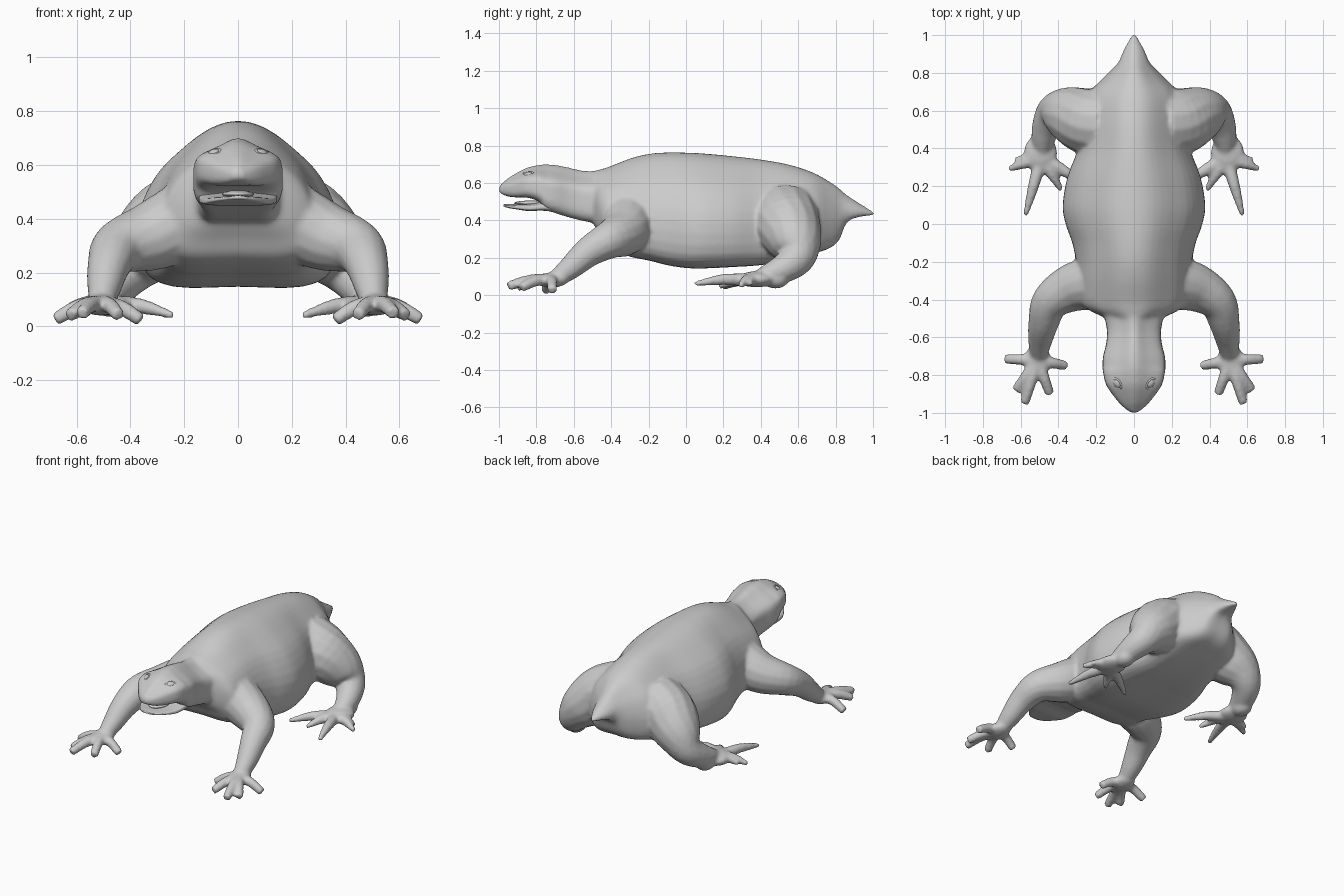
import bpy, bmesh
from math import cos, sin, pi
from mathutils import Vector, Matrix

cube = bpy.data.objects.get("Cube")
if cube:
    bpy.data.objects.remove(cube)

skin = bpy.data.materials.new("grey_skin")
skin.use_nodes = True
GREY = (0.6, 0.6, 0.6, 1)
skin.diffuse_color = GREY
skin.node_tree.nodes["Principled BSDF"].inputs["Base Color"].default_value = GREY


def spline(pts, steps, closed=False):
    """Smooth curve through tuples of any length."""
    n = len(pts)
    at = (lambda i: pts[i % n]) if closed else (lambda i: pts[max(0, min(n - 1, i))])
    out = []
    for i in range(n if closed else n - 1):
        a, b, c, d = at(i - 1), at(i), at(i + 1), at(i + 2)
        for s in range(steps):
            t = s / steps
            out.append(tuple(
                0.5 * (2 * q + (r - p) * t + (2 * p - 5 * q + 4 * r - u) * t * t
                       + (3 * q - p - 3 * r + u) * t ** 3)
                for p, q, r, u in zip(a, b, c, d)))
    return out if closed else out + [tuple(pts[-1])]


def loft(bm, rings):
    """Skin a closed tube over rings of points."""
    vs = [[bm.verts.new(p) for p in ring] for ring in rings]
    n = len(vs[0])
    faces = [bm.faces.new((a[i], a[(i + 1) % n], b[(i + 1) % n], b[i]))
             for a, b in zip(vs, vs[1:]) for i in range(n)]
    faces += [bm.faces.new(vs[0]), bm.faces.new(vs[-1])]
    bmesh.ops.recalc_face_normals(bm, faces=faces)


def sections(bm, stations, half, steps=4):
    """Loft (y, half width, bottom, top) stations with a mirrored half profile."""
    ring = half + [(-x, t) for x, t in half[-2:0:-1]]
    ring = spline(ring, 3, closed=True)
    loft(bm, [[(x * w, y, lo + t * (hi - lo)) for x, t in ring]
              for y, w, lo, hi in spline(stations, steps)])


def tube(bm, path, side, sides=14):
    """Round tube along (x, y, z, radius) points, mirrored by side."""
    pts = spline(path, 4)
    rings = []
    for i, (x, y, z, r) in enumerate(pts):
        d = Vector(pts[min(i + 1, len(pts) - 1)][:3]) - Vector(pts[max(i - 1, 0)][:3])
        u = d.cross(Vector((0, 0, 1))).normalized()
        v = u.cross(d).normalized()
        ring = [Vector((x, y, z)) + r * (cos(2 * pi * k / sides) * u + sin(2 * pi * k / sides) * v)
                for k in range(sides)]
        rings.append([(side * p.x, p.y, p.z) for p in ring])
    loft(bm, rings)


def ball(bm, centre, size, side=1):
    m = Matrix.Translation((side * centre[0], centre[1], centre[2])) @ Matrix.Diagonal((*size, 1))
    bmesh.ops.create_uvsphere(bm, u_segments=20, v_segments=12, radius=1, matrix=m)


def finish(bm, name):
    mesh = bpy.data.meshes.new(name)
    bm.to_mesh(mesh)
    bm.free()
    mesh.materials.append(skin)
    mesh.polygons.foreach_set("use_smooth", [True] * len(mesh.polygons))
    obj = bpy.data.objects.new(name, mesh)
    bpy.context.scene.collection.objects.link(obj)
    return obj


body = bmesh.new()

# Trunk and tail: domed back, wide low flanks, flat belly
TRUNK = [(0, 1), (.28, .96), (.57, .83), (.83, .66), (1, .4), (.94, .11), (.64, 0), (0, 0)]
sections(body, [
    (-.5, .14, .39, .66), (-.46, .23, .33, .672), (-.41, .285, .255, .687), (-.3, .30, .21, .73),
    (-.2, .305, .19, .755), (-.1, .325, .165, .763), (0, .36, .15, .762), (.1, .375, .148, .757),
    (.25, .35, .155, .743), (.4, .295, .165, .725), (.55, .27, .19, .698), (.68, .245, .225, .655),
    (.77, .165, .255, .605), (.82, .115, .3, .57), (.86, .08, .39, .535), (.93, .05, .42, .49),
    (1.01, .006, .428, .442)], TRUNK)

# Neck and skull, with the upper jaw overhanging the mouth
SKULL = [(0, 1), (.45, .86), (.93, .66), (1, .4), (.97, .14), (.75, .01), (.4, 0), (0, 0)]
sections(body, [
    (-.36, .2, .36, .70), (-.48, .16, .385, .667), (-.56, .143, .4, .668), (-.63, .146, .418, .684),
    (-.7, .163, .44, .697), (-.755, .166, .46, .70), (-.785, .163, .50, .697), (-.85, .148, .522, .682),
    (-.91, .108, .523, .652), (-.96, .066, .53, .62), (-1, .018, .548, .585)], SKULL)

# Legs, palms and digits on both sides
FRONT_LEG = [(.18, -.31, .4, .15), (.32, -.335, .335, .13), (.44, -.41, .295, .102),
             (.478, -.52, .232, .082), (.497, -.62, .145, .064), (.505, -.7, .085, .045)]
HIND_LEG = [(.13, .53, .43, .18), (.25, .545, .37, .178), (.355, .585, .28, .145),
            (.42, .59, .2, .1), (.46, .525, .145, .08), (.48, .45, .11, .064),
            (.485, .38, .085, .045)]
FINGERS = [(.68, -.715, .025), (.625, -.88, .04), (.58, -.95, .048),
           (.445, -.9, .042), (.36, -.75, .022)]
TOES = [(.665, .29, .05), (.63, .34, .06), (.575, .045, .06), (.385, .18, .045), (.24, .2, .04)]


def digits(bm, base, tips, side, thick, tip_thick):
    for x, y, z in tips:
        mid = (base[0] + .5 * (x - base[0]), base[1] + .5 * (y - base[1]), base[2] * .6 + z * .4 + .012)
        tube(bm, [(*base, thick), (*mid, thick * .85), (x, y, z, tip_thick)], side, 10)


for side in (1, -1):
    tube(body, FRONT_LEG, side)
    tube(body, HIND_LEG, side)
    ball(body, (.51, -.72, .08), (.07, .09, .04), side)
    ball(body, (.495, .375, .085), (.09, .1, .043), side)
    ball(body, (.48, .48, .085), (.06, .07, .05), side)
    digits(body, (.51, -.72, .082), FINGERS, side, .036, .026)
    digits(body, (.49, .355, .08), TOES, side, .036, .014)

# Fuse the body into one skin and soften the joins
obj = finish(body, "body")
remesh = obj.modifiers.new("fuse", 'REMESH')
remesh.mode = 'VOXEL'
remesh.voxel_size = .011
remesh.use_smooth_shade = True
soften = obj.modifiers.new("soften", 'SMOOTH')
soften.factor = .5
soften.iterations = 6

# Lower jaw
jaw = bmesh.new()
sections(jaw, [(-.7, .14, .445, .53), (-.77, .145, .452, .505), (-.84, .13, .45, .492),
               (-.9, .1, .458, .488), (-.95, .065, .466, .488), (-.975, .03, .474, .486)], SKULL)
finish(jaw, "lower_jaw")

# Tongue
tongue = bmesh.new()
ball(tongue, (0, -.83, .492), (.06, .09, .014))
finish(tongue, "tongue")

# Eyes with raised lids
for side, name in ((1, "left"), (-1, "right")):
    eye = bmesh.new()
    centre = Vector((side * .09, -.845, .645))
    tilt = Vector((side * .45, -.35, .8)).to_track_quat('Z', 'Y').to_matrix().to_4x4()
    place = Matrix.Translation(centre) @ tilt
    bmesh.ops.create_uvsphere(eye, u_segments=16, v_segments=10, radius=1,
                              matrix=place @ Matrix.Diagonal((.026, .02, .012, 1)))
    rings = []
    for k in range(20):
        a = 2 * pi * k / 20
        rings.append([place @ Vector(((.032 + .006 * cos(b)) * cos(a), (.022 + .006 * cos(b)) * sin(a),
                                      .006 * sin(b))) for b in (0, pi / 3, 2 * pi / 3, pi, 4 * pi / 3, 5 * pi / 3)])
    loft(eye, rings + rings[:1])
    finish(eye, name + "_eye")
